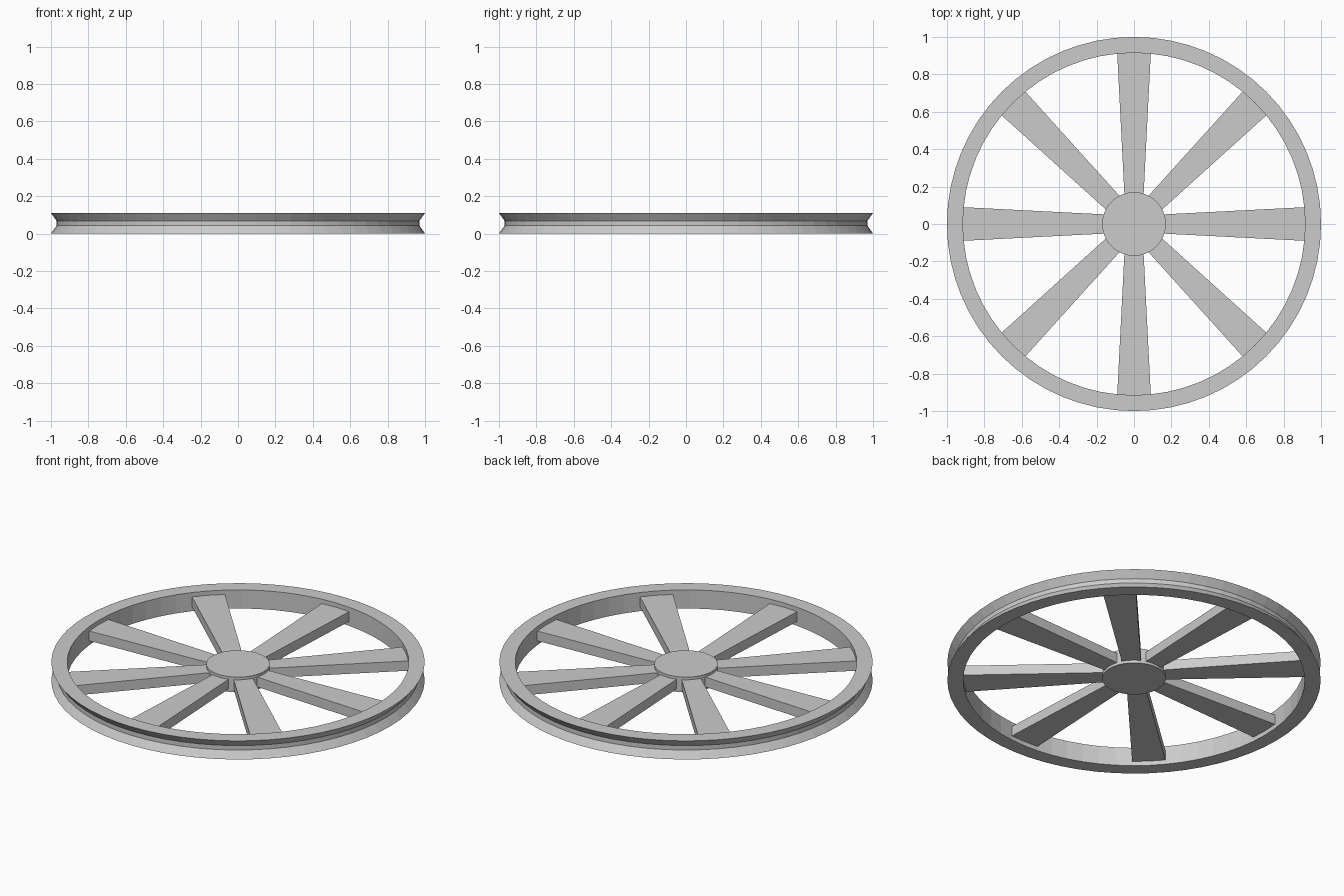
import bpy, bmesh, math
from mathutils import Matrix

if "Cube" in bpy.data.objects:
    bpy.data.objects.remove(bpy.data.objects["Cube"])

SEGMENTS = 64
SPOKES = 8


def finish(name, bm):
    bmesh.ops.recalc_face_normals(bm, faces=bm.faces)
    mesh = bpy.data.meshes.new(name)
    bm.to_mesh(mesh)
    bm.free()
    obj = bpy.data.objects.new(name, mesh)
    bpy.context.collection.objects.link(obj)
    return obj


# Rim: grooved cross-section (radius, height) swept around z
profile = [(0.915, 0), (1, 0), (0.97, 0.042), (0.97, 0.068), (1, 0.11), (0.915, 0.11)]
bm = bmesh.new()
rings = []
for i in range(SEGMENTS):
    a = math.tau * i / SEGMENTS
    rings.append([bm.verts.new((r * math.cos(a), r * math.sin(a), z)) for r, z in profile])
for i in range(SEGMENTS):
    here, there = rings[i], rings[(i + 1) % SEGMENTS]
    for j in range(len(profile)):
        k = (j + 1) % len(profile)
        bm.faces.new((here[j], there[j], there[k], here[k]))
finish("rim", bm)

# Hub: plain disc, slightly thinner than the rim
bm = bmesh.new()
bmesh.ops.create_cone(bm, cap_ends=True, segments=SEGMENTS, radius1=0.17, radius2=0.17,
                      depth=0.09, matrix=Matrix.Translation((0, 0, 0.055)))
finish("hub", bm)

# Spokes: flat bars widening towards the rim
for n in range(SPOKES):
    bm = bmesh.new()
    outline = [(0.15, -0.051), (0.918, -0.09), (0.918, 0.09), (0.15, 0.051)]
    base = bm.faces.new([bm.verts.new((x, y, 0.026)) for x, y in outline])
    top = bmesh.ops.extrude_face_region(bm, geom=[base])["geom"]
    bmesh.ops.translate(bm, vec=(0, 0, 0.058),
                        verts=[v for v in top if isinstance(v, bmesh.types.BMVert)])
    # Keep the underside closed whichever way the extrusion treated it
    bmesh.ops.holes_fill(bm, edges=[e for e in bm.edges if e.is_boundary], sides=4)
    bmesh.ops.rotate(bm, verts=bm.verts, matrix=Matrix.Rotation(math.tau * n / SPOKES, 3, 'Z'))
    finish(f"spoke_{n + 1}", bm)
